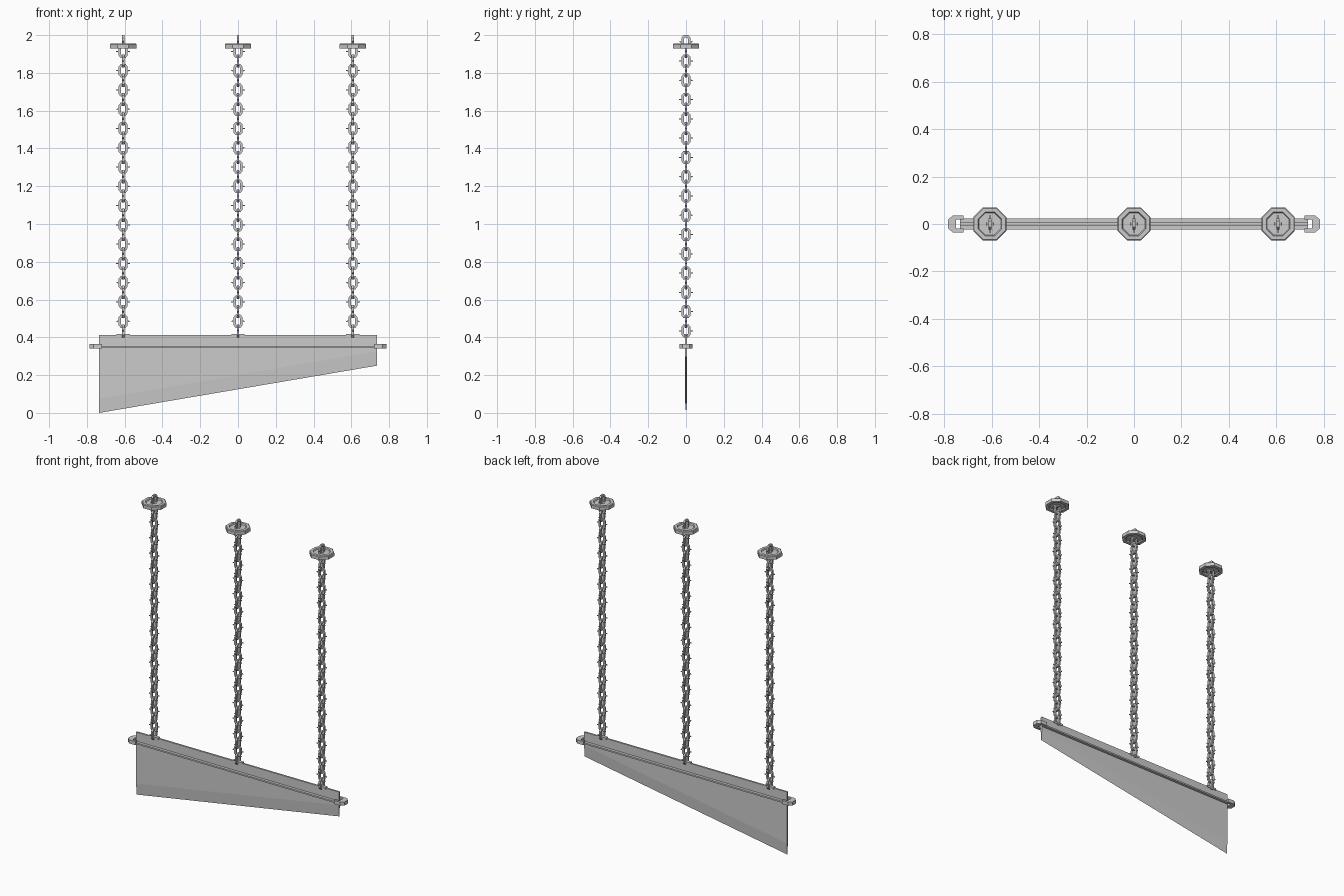
import bpy, bmesh
from math import pi, tan
from mathutils import Matrix, Vector

if "Cube" in bpy.data.objects:
    bpy.data.objects.remove(bpy.data.objects["Cube"])


def finish(name, bm):
    bmesh.ops.recalc_face_normals(bm, faces=bm.faces)
    mesh = bpy.data.meshes.new(name)
    bm.to_mesh(mesh)
    bm.free()
    obj = bpy.data.objects.new(name, mesh)
    bpy.context.collection.objects.link(obj)
    return obj


def loft(bm, loops, closed=False):
    """Skin a list of equal-length point loops; closed joins last to first."""
    rings = [[bm.verts.new(p) for p in loop] for loop in loops]
    n = len(rings[0])
    pairs = list(zip(rings, rings[1:] + rings[:1]))
    for a, b in pairs if closed else pairs[:-1]:
        for i in range(n):
            j = (i + 1) % n
            bm.faces.new((a[i], a[j], b[j], b[i]))
    if not closed:
        bm.faces.new(rings[0])
        bm.faces.new(rings[-1])


def octagon(hx, hy, cx, cy):
    """Octagon with half sizes hx, hy and corner cuts cx, cy."""
    return [(hx, -hy + cy), (hx, hy - cy), (hx - cx, hy), (-hx + cx, hy),
            (-hx, hy - cy), (-hx, -hy + cy), (-hx + cx, -hy), (hx - cx, -hy)]


def reg_oct(r):
    c = r * (1 - tan(pi / 8))
    return octagon(r, r, c, c)


def box(name, x, y, z0, z1):
    bm = bmesh.new()
    loft(bm, [[(-x, -y, z), (x, -y, z), (x, y, z), (-x, y, z)] for z in (z0, z1)])
    return finish(name, bm)


# Slanted blade, ground to a sharp lower edge
T = 0.006
section = lambda x, top, grind, edge: [(x, -T, top), (x, -T, grind), (x, 0, edge),
                                       (x, T, grind), (x, T, top)]
bm = bmesh.new()
loft(bm, [section(-0.735, 0.412, 0.075, 0.0), section(0.735, 0.412, 0.325, 0.25)])
finish("blade", bm)

# Stiffening rail running round the blade
box("blade_rail", 0.735, 0.024, 0.343, 0.353)

# C-shaped end clamps
C = [(0.72, 0.035), (0.765, 0.035), (0.785, 0.018), (0.785, -0.018), (0.765, -0.035),
     (0.72, -0.035), (0.72, -0.02), (0.75, -0.02), (0.75, 0.02), (0.72, 0.02)]
for side, s in (("left", -1), ("right", 1)):
    bm = bmesh.new()
    loft(bm, [[(s * x, y, z) for x, y in C] for z in (0.341, 0.365)])
    finish(side + "_end_clamp", bm)


def add_link(bm, z, turned):
    """Octagonal barbed chain link standing in the xz or yz plane."""
    turn = Matrix.Translation((0, 0, z)) @ Matrix.Rotation(pi / 2 if turned else 0, 4, 'Z')
    place = lambda pts, y: [turn @ Vector((u, y, v)) for u, v in pts]
    outer = octagon(0.024, 0.035, 0.011, 0.014)
    inner = octagon(0.011, 0.023, 0.005, 0.008)
    t = 0.006
    loft(bm, [place(outer, -t), place(outer, t), place(inner, t), place(inner, -t)], True)
    for s in (-1, 1):  # side barbs
        sq = lambda u, h: [turn @ Vector((s * u, a * h, b * h))
                           for a, b in ((-1, -1), (1, -1), (1, 1), (-1, 1))]
        loft(bm, [sq(0.021, 0.004), sq(0.037, 0.002)])


for label, x in (("left", -0.608), ("middle", 0), ("right", 0.608)):
    # Chain of alternating links
    bm = bmesh.new()
    for i in range(31):
        add_link(bm, 0.434 + i * 0.05103, i % 2 == 0)
    finish(label + "_chain", bm).location.x = x

    # Octagonal ceiling plate: chamfered rim, recessed on both faces
    bm = bmesh.new()
    loft(bm, [[(u, v, z) for u, v in reg_oct(r)] for r, z in (
        (0.03, 1.938), (0.046, 1.938), (0.05, 1.93), (0.07, 1.93),
        (0.07, 1.951), (0.066, 1.955), (0.05, 1.955), (0.046, 1.947), (0.03, 1.947))])
    finish(label + "_ceiling_plate", bm).location.x = x

    # Small cap where the chain meets the blade
    box(label + "_blade_cap", 0.035, 0.01, 0.405, 0.418).location.x = x
